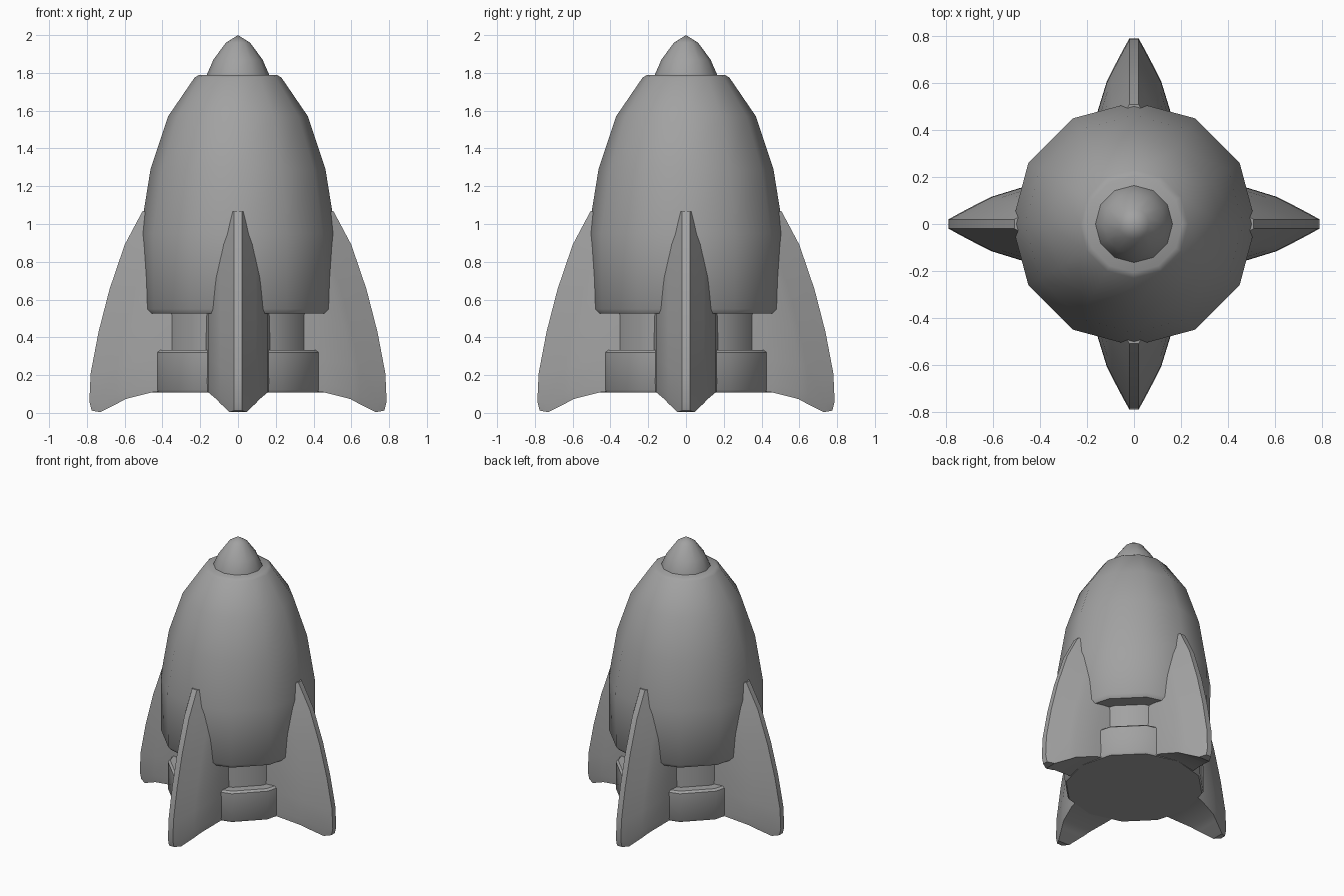
import bpy, bmesh, math

cube = bpy.data.objects.get("Cube")
if cube:
    bpy.data.objects.remove(cube, do_unlink=True)

GREY = (0.36, 0.36, 0.36, 1.0)
grey = bpy.data.materials.new("plain_grey")
grey.use_nodes = True
grey.diffuse_color = GREY
grey.node_tree.nodes["Principled BSDF"].inputs["Base Color"].default_value = GREY

SIDES = 12


def finish(name, bm, angle=40):
    """Turn a bmesh into a shaded, named object."""
    bmesh.ops.recalc_face_normals(bm, faces=bm.faces)
    mesh = bpy.data.meshes.new(name)
    bm.to_mesh(mesh)
    bm.free()
    mesh.materials.append(grey)
    obj = bpy.data.objects.new(name, mesh)
    bpy.context.collection.objects.link(obj)
    bpy.ops.object.select_all(action='DESELECT')
    obj.select_set(True)
    bpy.context.view_layer.objects.active = obj
    bpy.ops.object.shade_smooth_by_angle(angle=math.radians(angle))
    return obj


def lathe(name, profile):
    """Revolve (radius, height) points, listed bottom to top, and cap the ends."""
    bm = bmesh.new()
    rings = []
    for r, z in profile:
        if r == 0:
            rings.append([bm.verts.new((0, 0, z))] * SIDES)
            continue
        angles = [math.tau * i / SIDES for i in range(SIDES)]
        rings.append([bm.verts.new((r * math.cos(a), r * math.sin(a), z)) for a in angles])
    for low, high in zip(rings, rings[1:]):
        for i in range(SIDES):
            j = (i + 1) % SIDES
            corners = [low[i], low[j], high[j], high[i]]
            bm.faces.new(list(dict.fromkeys(corners)))
    for ring in (rings[0], rings[-1]):
        if len(set(ring)) > 1:
            bm.faces.new(ring)
    return finish(name, bm)


# Hull, nose and engine
lathe("hull", [(0.495, 0.525), (0.515, 0.55), (0.518, 0.95), (0.463, 1.29),
               (0.37, 1.57), (0.23, 1.775), (0.205, 1.79)])
lathe("nose_cone", [(0.165, 1.78), (0.163, 1.795), (0.13, 1.87), (0.064, 1.96), (0, 2.0)])
lathe("engine_neck", [(0.395, 0.3), (0.395, 0.54)])
lathe("engine_nozzle", [(0.46, 0.108), (0.47, 0.122), (0.47, 0.32), (0.455, 0.333)])

# Fin: outer edge by height, then depth inward with half thickness and bottom lift
EDGE = [(0.775, 0.012), (0.787, 0.06), (0.78, 0.21), (0.738, 0.43),
        (0.68, 0.655), (0.6, 0.89), (0.507, 1.065)]
DEPTH = [(0, 0.02, 0), (0.045, 0.045, -0.008), (0.14, 0.095, 0.04),
         (0.18, 0.115, 0.062), (0.32, 0.158, 0.098), (0.5, 0.18, 0.12)]


def fin(name, turn):
    bm = bmesh.new()
    sides = []
    top = EDGE[-1][1]
    for sign in (1, -1):
        grid = []
        for r, z in EDGE:
            grid.append([bm.verts.new((r - d, sign * w, z + lift * (1 - z / top)))
                         for d, w, lift in DEPTH])
        for a, b in zip(grid, grid[1:]):
            for i in range(len(DEPTH) - 1):
                bm.faces.new((a[i], a[i + 1], b[i + 1], b[i]))
        sides.append(grid)
    # Bridge the two sides all round the outline
    left, right = sides

    def outline(g):
        return (g[0] + [row[-1] for row in g[1:]] + g[-1][-2::-1]
                + [row[0] for row in g[-2:0:-1]])

    a, b = outline(left), outline(right)
    for i in range(len(a)):
        j = (i + 1) % len(a)
        bm.faces.new((a[i], a[j], b[j], b[i]))
    obj = finish(name, bm, 35)
    obj.rotation_euler.z = turn


for i, place in enumerate(("left", "back", "right", "front")):
    fin(place + "_fin", i * math.pi / 2)
